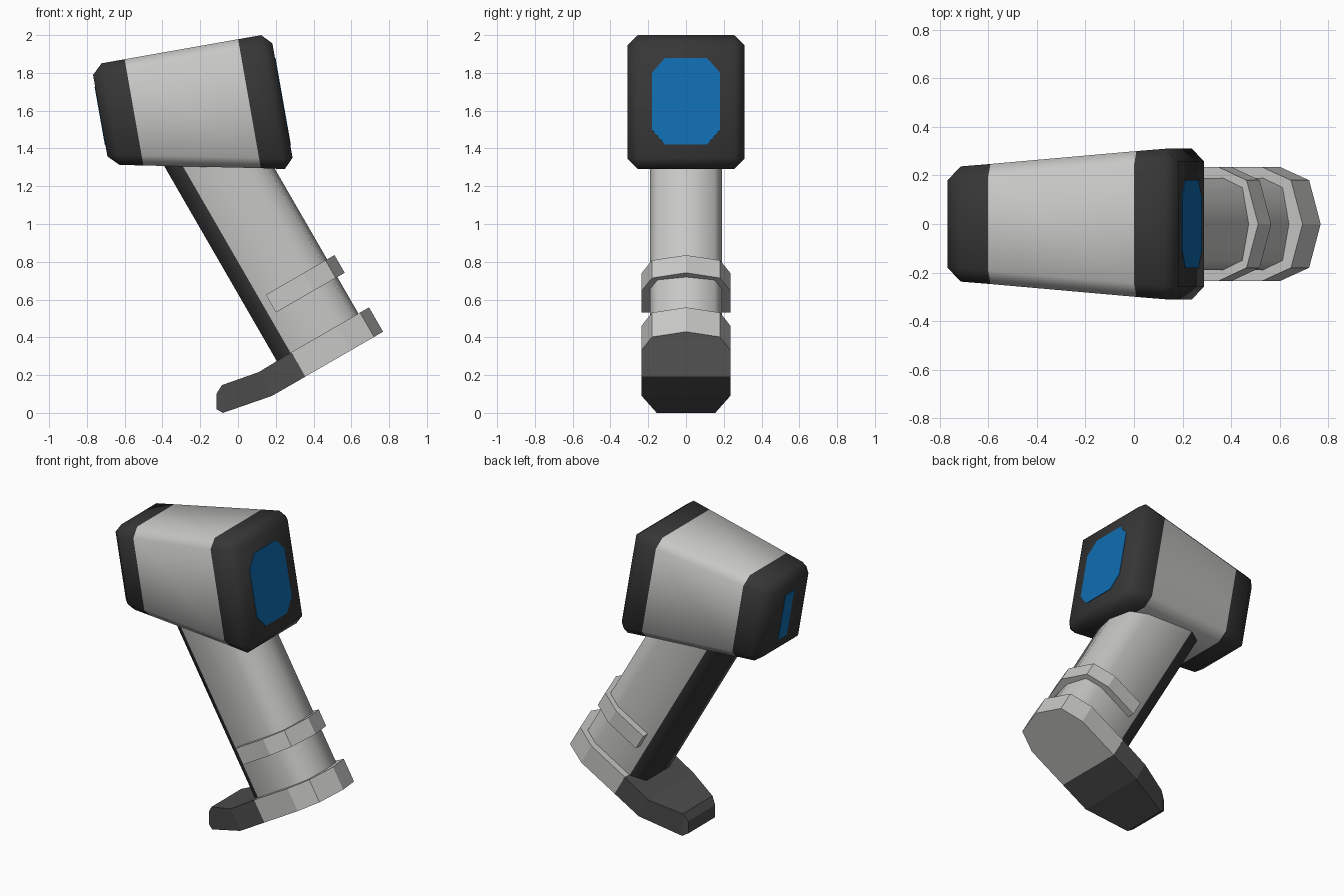
import bpy, bmesh, math
from mathutils import Vector

if "Cube" in bpy.data.objects:
    bpy.data.objects.remove(bpy.data.objects["Cube"])

def material(name, *rgb):
    m = bpy.data.materials.new(name)
    m.diffuse_color = (*rgb, 1)
    m.use_nodes = True
    m.node_tree.nodes["Principled BSDF"].inputs["Base Color"].default_value = m.diffuse_color
    return m

LIGHT = material("light grey", 0.57, 0.57, 0.56)
BLACK = material("soft black", 0.037, 0.037, 0.037)
DARK = material("dark grey", 0.075, 0.075, 0.075)
BLUE = material("screen blue", 0.005, 0.15, 0.43)

C10, S10 = math.cos(math.radians(10)), math.sin(math.radians(10))
C30, S30 = math.cos(math.radians(30)), 0.5

def head_pt(u, y, w):       # head frame, tilted 10 degrees
    return Vector((u * C10 - w * S10, y, u * S10 + w * C10))

def grip_pt(a, y, h):       # grip frame, tilted 30 degrees
    return Vector((a * C30 - h * S30, y, a * S30 + h * C30))

def loft(name, rings, mats, rule=None, smooth=None):
    """Skin a list of equal-length rings, cap both ends, colour by rule(ring, side)."""
    bm = bmesh.new()
    vs = [[bm.verts.new(p) for p in r] for r in rings]
    n = len(rings[0])
    for i in range(len(vs) - 1):
        for j in range(n):
            k = (j + 1) % n
            f = bm.faces.new((vs[i][j], vs[i][k], vs[i + 1][k], vs[i + 1][j]))
            f.material_index = rule(i, j) if rule else 0
    for i, r in ((0, vs[0]), (len(vs) - 2, vs[-1])):
        f = bm.faces.new(r)
        f.material_index = rule(i, 0) if rule else 0
    bmesh.ops.remove_doubles(bm, verts=bm.verts, dist=0.0005)
    bmesh.ops.recalc_face_normals(bm, faces=bm.faces)
    me = bpy.data.meshes.new(name)
    bm.to_mesh(me)
    bm.free()
    for m in mats:
        me.materials.append(m)
    ob = bpy.data.objects.new(name, me)
    bpy.context.collection.objects.link(ob)
    if smooth:
        bpy.context.view_layer.objects.active = ob
        ob.select_set(True)
        bpy.ops.object.shade_smooth_by_angle(angle=math.radians(smooth))
        ob.select_set(False)
    return ob

def octagon(u, b, w0, w1, ky, kw):
    half = [(b - ky, w0), (b, w0 + kw), (b, w1 - kw), (b - ky, w1)]
    pts = half + [(-y, w) for y, w in reversed(half)]
    return [head_pt(u, y, w) for y, w in pts]

# Tapered head: black bevelled end caps, light middle
K = 0.055
head = [octagon(u, b, w0, w1, k, k) for u, b, w0, w1, k in (
    (-0.445, 0.18, 1.457, 1.895, 0), (-0.39, 0.237, 1.402, 1.948, K),
    (-0.266, 0.247, 1.377, 1.948, K), (0.344, 0.30, 1.255, 1.948, K),
    (0.468, 0.31, 1.228, 1.948, K), (0.519, 0.257, 1.28, 1.895, 0))]
loft("head", head, (LIGHT, BLACK), lambda i, j: 0 if i == 2 else 1, smooth=60)

# Screen on the large end, slim window on the small end
loft("screen", [octagon(u, 0.18, 1.35, 1.817, 0.07, 0.08) for u in (0.515, 0.522)], (BLUE,))
loft("rear_window", [octagon(u, 0.045, 1.52, 1.83, 0, 0) for u in (-0.448, -0.442)], (BLUE,))

def mirrored(half):
    """Mirror (a, y) points about y = 0; points on the axis stay single."""
    return half + [(a, -y) for a, y in reversed(half) if y > 0]

# Grip: rounded column with a dark strip along its rear
sec = mirrored([(0.315, 0.12), (0.40, 0.19), (0.69, 0.19), (0.785, 0.15), (0.815, 0)])
loft("grip", [[grip_pt(a, y, h) for a, y in sec] for h in (0.1, 1.36)],
     (LIGHT, BLACK), lambda i, j: 1 if j in (0, 7, 8) else 0, smooth=60)

# Collar around the front of the grip
collar = mirrored([(0.44, 0.235), (0.67, 0.235), (0.805, 0.18), (0.86, 0)])
loft("grip_collar", [[grip_pt(a, y, h) for a, y in collar] for h in (0.36, 0.468)], (LIGHT,))

# Light base block
base = mirrored([(0.405, 0.235), (0.686, 0.235), (0.825, 0.18), (0.88, 0)])
loft("base_block", [[grip_pt(a, y, h) for a, y in base] for h in (-0.012, 0.137)], (LIGHT,))

# Dark foot bending down behind the base: x/z of bottom and top, half width
foot = [[Vector((xb, b, zb)), Vector((xt, b, zt)), Vector((xt, -b, zt)), Vector((xb, -b, zb))]
        for xb, zb, xt, zt, b in (
            (0.357, 0.192, 0.282, 0.321, 0.235), (0.18, 0.09, 0.11, 0.216, 0.235),
            (-0.08, 0.0, -0.085, 0.147, 0.155), (-0.115, 0.02, -0.115, 0.10, 0.14))]
loft("base_foot", foot, (DARK,))
